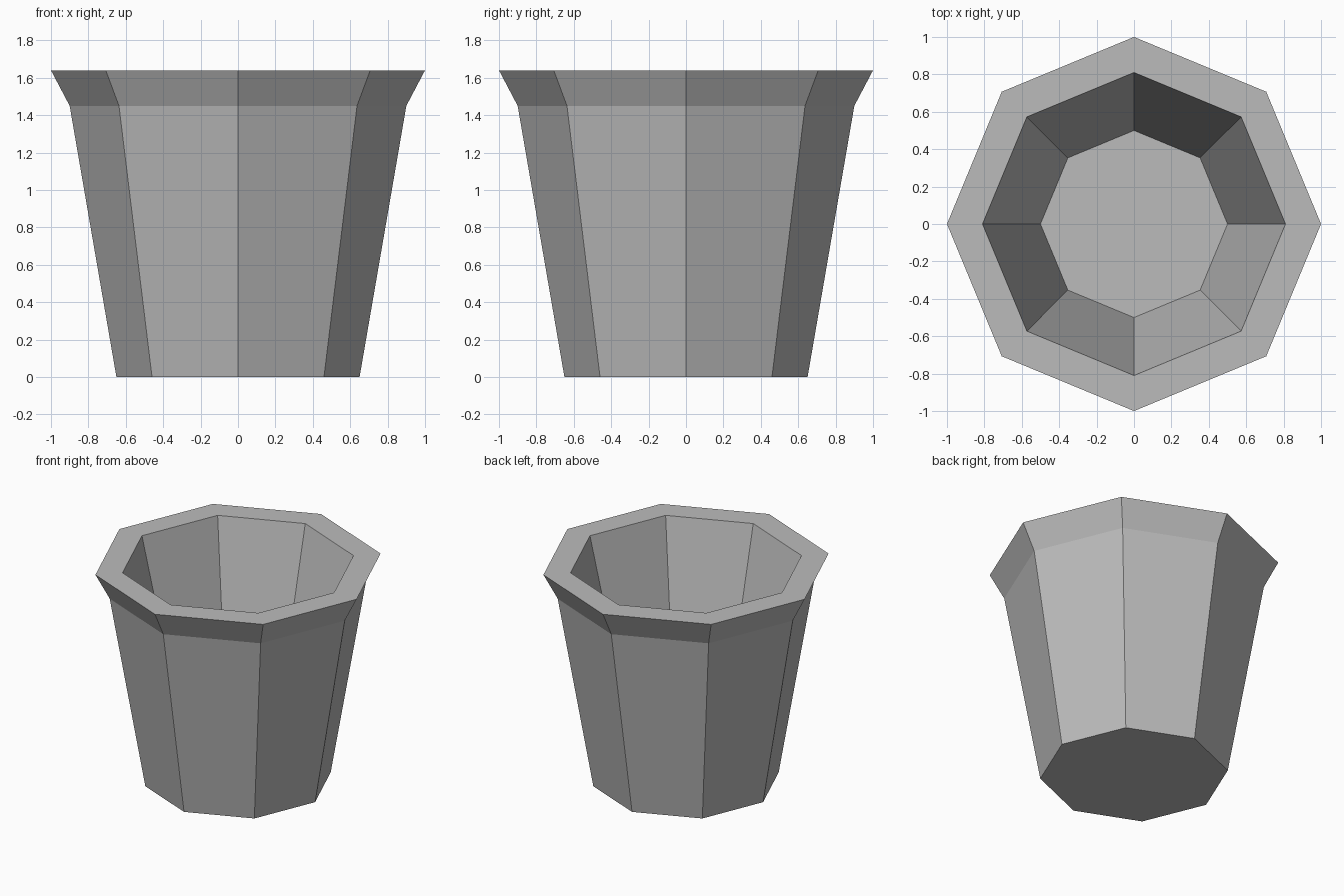
import bpy
import bmesh
from math import cos, sin, tau

SIDES = 8

cube = bpy.data.objects.get("Cube")
if cube:
    bpy.data.objects.remove(cube, do_unlink=True)

# One plain grey for the whole pot
grey = bpy.data.materials.new("plain grey")
grey.use_nodes = True
colour = (0.5, 0.5, 0.5, 1)
grey.diffuse_color = colour
grey.node_tree.nodes["Principled BSDF"].inputs["Base Color"].default_value = colour

# Wall profile as (radius, height): base, flare, lip outside, lip inside, inner floor
profile = [(0.65, 0), (0.9, 1.45), (1, 1.64), (0.81, 1.64), (0.5, 0.36)]

bm = bmesh.new()
rings = [[bm.verts.new((r * cos(tau * i / SIDES), r * sin(tau * i / SIDES), z))
          for i in range(SIDES)] for r, z in profile]

# Outer wall, flared lip, flat rim and inner wall
for low, high in zip(rings, rings[1:]):
    for i in range(SIDES):
        j = (i + 1) % SIDES
        bm.faces.new((low[i], low[j], high[j], high[i]))

# Underside and inner floor
bm.faces.new(reversed(rings[0]))
bm.faces.new(rings[-1])
bmesh.ops.recalc_face_normals(bm, faces=bm.faces)

mesh = bpy.data.meshes.new("plant_pot")
bm.to_mesh(mesh)
bm.free()
mesh.materials.append(grey)
bpy.context.collection.objects.link(bpy.data.objects.new("plant_pot", mesh))
